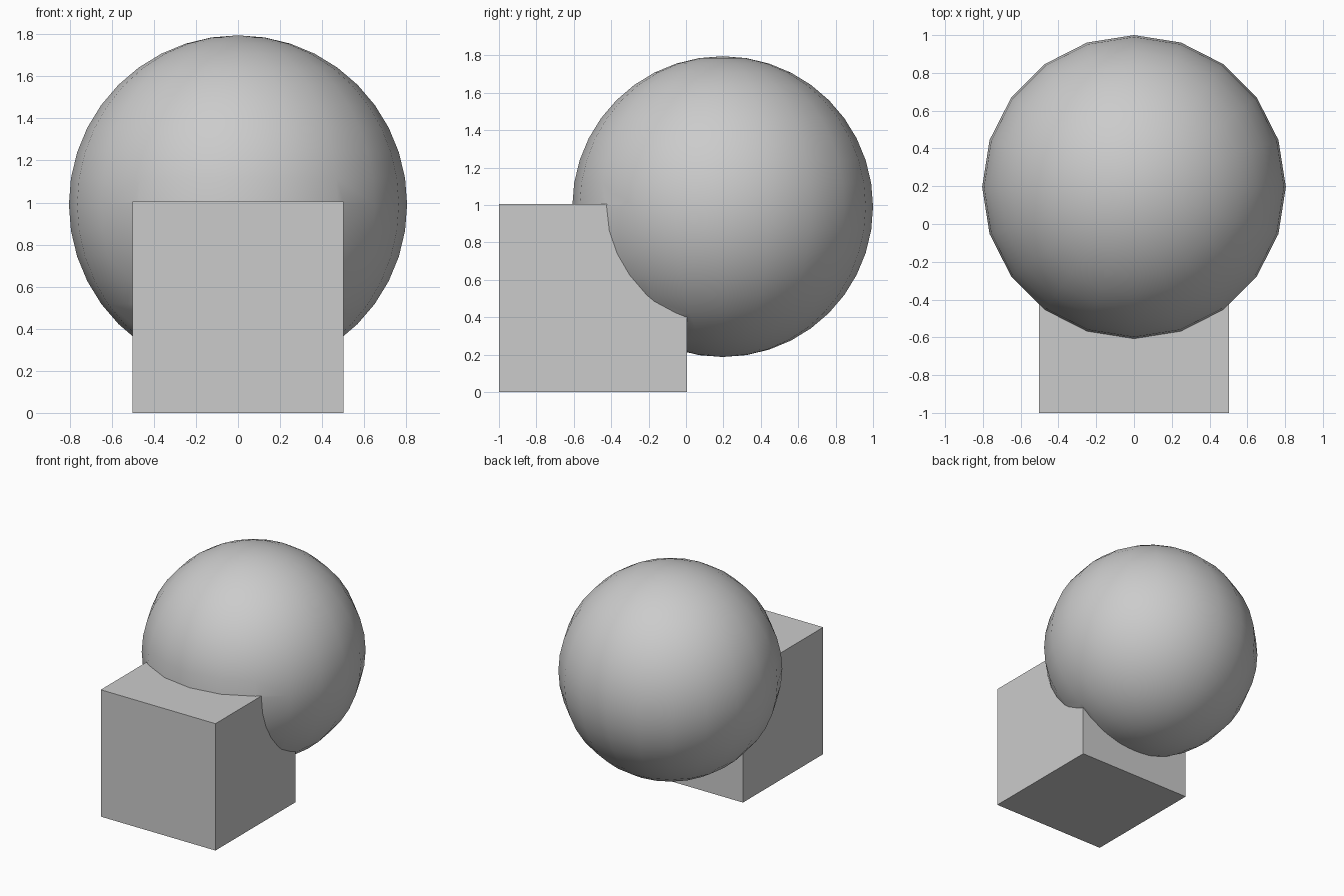
import bpy
from math import radians

if "Cube" in bpy.data.objects:
    bpy.data.objects.remove(bpy.data.objects["Cube"])

S = 1.005          # block edge length
R = 0.8 * S        # ball radius

# Ball: 20 meridians, 20 rings, resting into the block's upper back edge
bpy.ops.mesh.primitive_uv_sphere_add(segments=20, ring_count=20, radius=R,
                                     location=(0, 1 - R, 0.991))
ball = bpy.context.object
ball.name = "ball"

# Block
bpy.ops.mesh.primitive_cube_add(size=S, location=(0, -1 + S / 2, S / 2))
block = bpy.context.object
block.name = "block_with_ball"

# Fuse both into one closed solid
union = block.modifiers.new("union", 'BOOLEAN')
union.operation = 'UNION'
union.solver = 'EXACT'
union.object = ball
bpy.ops.object.modifier_apply(modifier=union.name)
bpy.data.objects.remove(ball)

# Smooth ball, crisp block edges and seam
bpy.ops.object.shade_smooth_by_angle(angle=radians(30))
